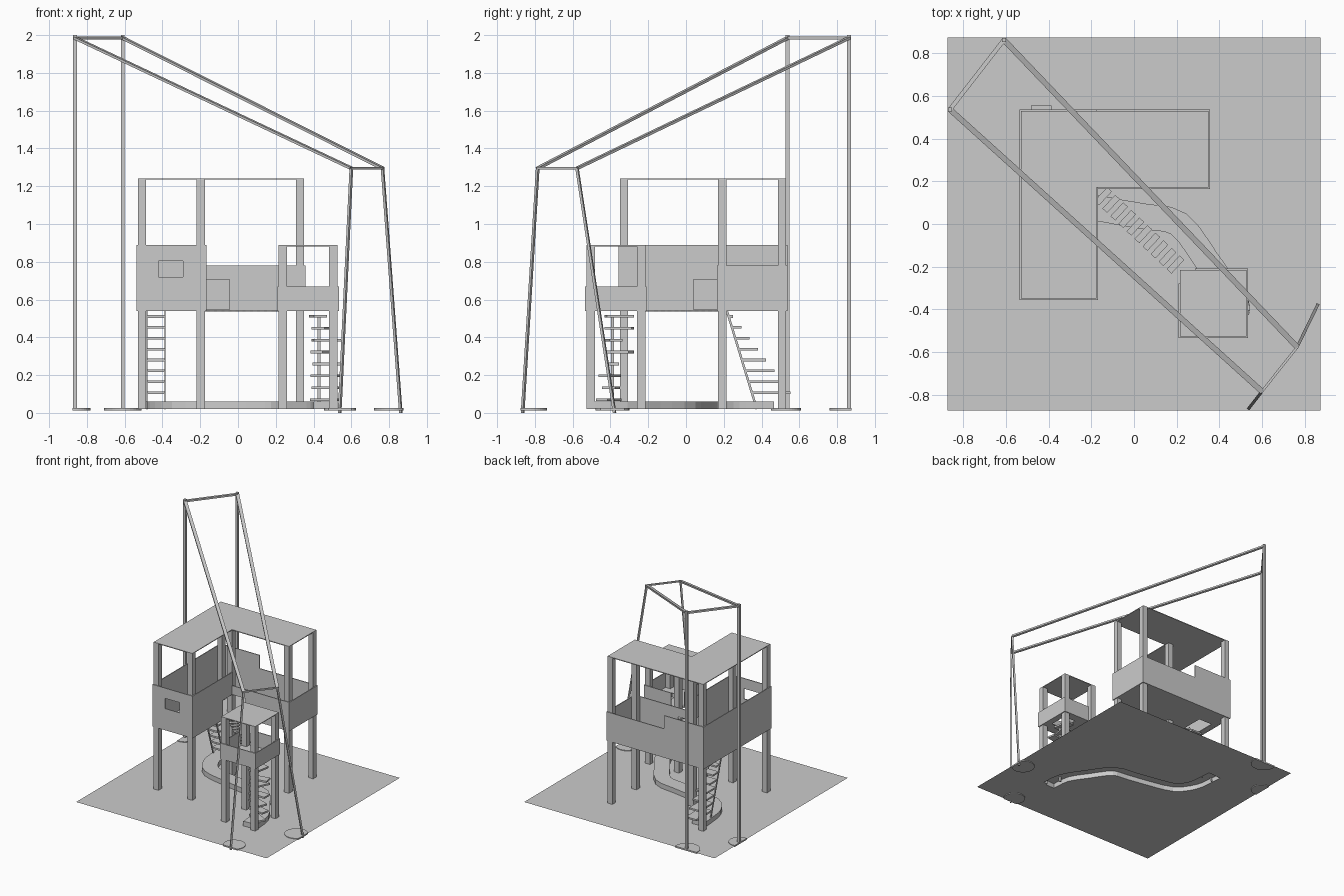
import bpy, bmesh
from math import cos, sin, radians, tau
from mathutils import Vector, Matrix
from mathutils.geometry import interpolate_bezier

if "Cube" in bpy.data.objects:
    bpy.data.objects.remove(bpy.data.objects["Cube"])

GREY = bpy.data.materials.new("plain grey")
GREY.use_nodes = True
tone = (0.6, 0.6, 0.6, 1)
GREY.diffuse_color = tone
GREY.node_tree.nodes["Principled BSDF"].inputs["Base Color"].default_value = tone

GROUND, FLOOR, ROOF, LOW_ROOF = 0.02, 0.545, 1.235, 0.885
EDGE = 0.875
T = 0.007  # wall thickness


def finish(bm, name):
    bmesh.ops.recalc_face_normals(bm, faces=bm.faces)
    mesh = bpy.data.meshes.new(name)
    bm.to_mesh(mesh)
    bm.free()
    mesh.materials.append(GREY)
    obj = bpy.data.objects.new(name, mesh)
    bpy.context.collection.objects.link(obj)
    return obj


def box(name, x, y, z):
    """Box from (low, high) pairs."""
    bm = bmesh.new()
    bmesh.ops.create_cube(bm, size=1)
    for v in bm.verts:
        v.co = [(r[0] + r[1]) / 2 + c * (r[1] - r[0]) for r, c in zip((x, y, z), v.co)]
    return finish(bm, name)


def beam(name, a, b, w, h):
    """Straight bar from a to b."""
    a, b = Vector(a), Vector(b)
    bm = bmesh.new()
    bmesh.ops.create_cube(bm, size=1)
    turn = (b - a).to_track_quat('Z', 'Y').to_matrix().to_4x4()
    size = Matrix.Diagonal((w, h, (b - a).length, 1))
    bmesh.ops.transform(bm, verts=bm.verts, matrix=Matrix.Translation((a + b) / 2) @ turn @ size)
    return finish(bm, name)


def sheet(name, loops, z, thick=0):
    """Flat sheet with an outline and optional hole loops."""
    bm = bmesh.new()
    edges = []
    for loop in loops:
        vs = [bm.verts.new((p[0], p[1], z)) for p in loop]
        edges += [bm.edges.new((vs[i - 1], vs[i])) for i in range(len(vs))]
    bmesh.ops.triangle_fill(bm, use_beauty=True, edges=edges, normal=(0, 0, 1))
    if thick:
        top = bmesh.ops.extrude_face_region(bm, geom=bm.faces[:], use_keep_orig=True)["geom"]
        moved = [g for g in top if isinstance(g, bmesh.types.BMVert)]
        bmesh.ops.translate(bm, verts=moved, vec=(0, 0, thick))
    obj = finish(bm, name)
    if not thick and obj.data.polygons[0].normal.z < 0:
        obj.data.flip_normals()
    return obj


def rect(x0, x1, y0, y1):
    return [(x0, y0), (x1, y0), (x1, y1), (x0, y1)]


# Winding raised path, open underneath
line = [Vector(p) for p in ((0.46, -0.5), (0.44, -0.33), (0.34, -0.17), (0.21, 0.0), (0.05, 0.035),
                            (-0.12, 0.065), (-0.32, 0.115), (-0.41, 0.23), (-0.43, 0.35), (-0.44, 0.46))]
ends = len(line) - 1
slope = [(line[min(i + 1, ends)] - line[max(i - 1, 0)]) / 6 for i in range(ends + 1)]
centre = [line[0]]
for i in range(ends):
    centre += interpolate_bezier(line[i], line[i] + slope[i], line[i + 1] - slope[i + 1], line[i + 1], 4)[1:]
left, right = [], []
for i, p in enumerate(centre):
    d = (centre[min(i + 1, len(centre) - 1)] - centre[max(i - 1, 0)]).to_2d().normalized()
    side = Vector((-d.y, d.x)) * 0.06
    left.append(p.to_2d() + side)
    right.append(p.to_2d() - side)
outline = left + right[::-1]

sheet("ground", [rect(-EDGE, EDGE, -EDGE, EDGE), outline], GROUND)
bm = bmesh.new()
low = [bm.verts.new((p.x, p.y, GROUND)) for p in outline]
high = [bm.verts.new((p.x, p.y, 0.06)) for p in outline]
n = len(outline)
for i in range(n):
    bm.faces.new((low[i - 1], low[i], high[i], high[i - 1]))
for i in range(n // 2 - 1):
    bm.faces.new((high[i], high[i + 1], high[n - 2 - i], high[n - 1 - i]))
finish(bm, "raised_path")

# Large corner platform: roof, floor with stair opening, posts
W, E, S, N, IX, IY = -0.53, 0.35, -0.35, 0.53, -0.175, 0.17
ell = [(W, S), (IX, S), (IX, IY), (E, IY), (E, N), (W, N)]
sheet("main_roof", [ell], ROOF, 0.006)
sheet("main_floor", [ell, rect(-0.485, -0.36, 0.19, 0.37)], FLOOR - 0.004, 0.006)
P = 0.022
for x, y in ((W + P, S + P), (IX - P, S + P), (W + P, N - P),
             (E - P, N - P), (E - P, IY + P), (IX - P, IY + P)):
    box("main_post", (x - P, x + P), (y - P, y + P), (GROUND, ROOF))

# Platform walls: tall on the west wing, lower on the east wing
B, H, L = 0.54, 0.89, 0.78
DOOR = 0.705
box("west_wall", (W - T, W), (S - T, N + T), (B, H))
box("north_wall_tall", (W, IX), (N, N + T), (B, H))
box("north_wall_low", (IX, E), (N, N + T), (B, L))
box("east_wall", (E, E + T), (IY - T, N + T), (B, L))
box("inner_wall_tall", (IX, IX + T), (S - T, 0.04), (B, H))
box("inner_wall_tall_lintel", (IX, IX + T), (0.04, IY), (DOOR, H))
box("inner_wall_low", (-0.045, E), (IY - T, IY), (B, L))
box("inner_wall_low_lintel", (IX, -0.045), (IY - T, IY), (DOOR, L))
wx, wz = (-0.42, -0.29), (0.72, 0.805)
front = (S - T, S)
box("front_wall_left", (W, wx[0]), front, (B, H))
box("front_wall_right", (wx[1], IX), front, (B, H))
box("front_wall_sill", wx, front, (B, wz[0]))
box("front_wall_head", wx, front, (wz[1], H))

# Small platform
w, e, s, nn = 0.215, 0.527, -0.527, -0.215
sheet("small_roof", [rect(w, e, s, nn)], LOW_ROOF - 0.003, 0.006)
sheet("small_floor", [rect(w, e, s, nn), rect(0.37, 0.48, -0.43, -0.28)], FLOOR - 0.004, 0.006)
for x in (w + P, e - P):
    for y in (s + P, nn - P):
        box("small_post", (x - P, x + P), (y - P, y + P), (GROUND, LOW_ROOF))
rail = (B, 0.67)
box("small_wall_front", (w - T, e + T), (s - T, s), rail)
box("small_wall_east", (e, e + T), (s, nn + T), rail)
box("small_wall_west", (w - T, w), (s, -0.28), rail)
box("small_wall_back", (0.285, e), (nn, nn + T), rail)

# Plank bridge between the two platforms
start, stop = Vector((-0.145, 0.13, 0.54)), Vector((0.195, -0.19, 0.54))
across = Vector((0.68, 0.73, 0)) * 0.044
for i in range(10):
    c = start.lerp(stop, i / 9)
    beam("bridge_plank", c - across, c + across, 0.03, 0.03).scale.z = 1
    plank = bpy.context.collection.objects[-1]
    for v in plank.data.vertices:
        v.co.z = 0.54 + (v.co.z - 0.54) * 0.2

# Stairs under the large platform
for x in (-0.482, -0.386):
    beam("stair_stringer", (x, 0.215, FLOOR), (x, 0.375, GROUND), 0.006, 0.012)
for i in range(8):
    z = 0.51 - i * 0.0575
    y = 0.215 + (FLOOR - z) * 0.31
    box("stair_tread", (-0.482, -0.386), (y, 0.25 + i * 0.0435), (z - 0.007, z + 0.007))

# Post with stepping treads under the small platform
pole = Vector((0.43, -0.39, 0))
box("step_pole", (0.422, 0.438), (-0.398, -0.382), (GROUND, 0.515))
for i, turn in enumerate((-30, -10, -22, 0, 65, 10, 80, 100)):
    a = radians(turn)
    out = Vector((cos(a), sin(a), 0))
    base = pole + Vector((0, 0, 0.07 + i * 0.063))
    step = beam("step_tread", base - out * 0.035, base + out * 0.11, 0.07, 0.07)
    for v in step.data.vertices:
        v.co.z = base.z + (v.co.z - base.z) * 0.2

# Tall frame: two posts, two sloping beams, two splayed legs
tall = [Vector((-0.863, 0.537, 1.985)), Vector((-0.61, 0.863, 1.985))]
short = [Vector((0.6, -0.785, 1.295)), Vector((0.765, -0.577, 1.295))]
feet = [Vector((0.538, -0.865, 0)), Vector((0.862, -0.378, 0))]
for t, k, f in zip(tall, short, feet):
    box("tall_post", (t.x - 0.01, t.x + 0.01), (t.y - 0.01, t.y + 0.01), (GROUND, 2.0))
    beam("sloping_beam", t, k, 0.026, 0.013)
    beam("splayed_leg", f, k, 0.014, 0.014)
beam("tall_crossbar", tall[0], tall[1], 0.02, 0.014)
beam("short_crossbar", short[0], short[1], 0.012, 0.012)

# Round footings trimmed at the ground edge
for x, y, r in ((-0.86, 0.53, 0.08), (-0.61, 0.86, 0.1), (0.81, -0.39, 0.09), (0.54, -0.82, 0.085)):
    ring = []
    for i in range(32):
        px, py = x + r * cos(tau * i / 32), y + r * sin(tau * i / 32)
        q = (max(-EDGE, min(EDGE, px)), max(-EDGE, min(EDGE, py)))
        if q not in ring:
            ring.append(q)
    sheet("footing", [ring], 0.013, 0.012)
